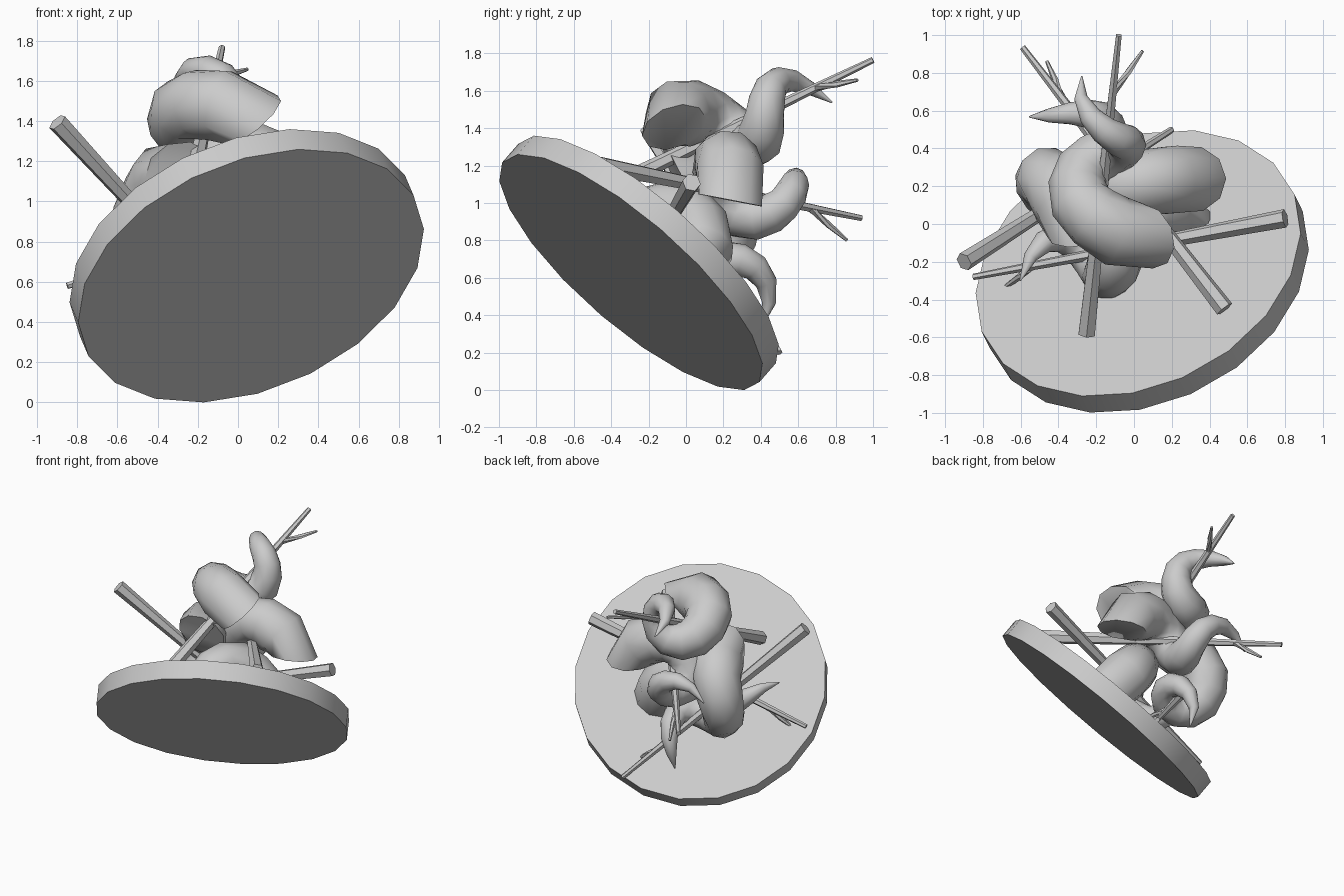
import bpy, bmesh, math
from mathutils import Vector, Matrix

if "Cube" in bpy.data.objects:
    bpy.data.objects.remove(bpy.data.objects["Cube"])


def finish(name, bm, matrix, angle=40):
    bmesh.ops.recalc_face_normals(bm, faces=bm.faces)
    me = bpy.data.meshes.new(name)
    bm.to_mesh(me)
    bm.free()
    ob = bpy.data.objects.new(name, me)
    bpy.context.collection.objects.link(ob)
    ob.matrix_world = matrix
    bpy.ops.object.select_all(action='DESELECT')
    ob.select_set(True)
    bpy.context.view_layer.objects.active = ob
    bpy.ops.object.shade_smooth_by_angle(angle=math.radians(angle))
    return ob


def frame(origin, x_hint, axis):
    """Matrix with local z on axis and local x near x_hint."""
    z = axis.normalized()
    x = (x_hint - z * x_hint.dot(z)).normalized()
    y = z.cross(x)
    m = Matrix((x, y, z)).transposed().to_4x4()
    m.translation = origin
    return m


def skin(bm, path, radii, sides, first_dir=None):
    """Loft closed rings along a path, first ring axis points away from local z axis."""
    rings = []
    for i, p in enumerate(path):
        a, b = path[max(i - 1, 0)], path[min(i + 1, len(path) - 1)]
        t = (b - a).normalized()
        if i == 0 and first_dir:
            t = first_dir
        out = Vector((p.x, p.y, 0))
        if out.length < 1e-3:
            out = Vector((1, 0, 0))
        u = (out - t * out.dot(t)).normalized()
        v = t.cross(u)
        rings.append([bm.verts.new(p + radii[i] * (u * math.cos(k * math.tau / sides)
                      + v * math.sin(k * math.tau / sides))) for k in range(sides)])
    for r0, r1 in zip(rings, rings[1:]):
        for k in range(sides):
            j = (k + 1) % sides
            bm.faces.new((r0[k], r0[j], r1[j], r1[k]))
    bm.faces.new(rings[0][::-1])
    bm.faces.new(rings[-1])


# coil keys: turn angle, distance along stick, coil radius, tube radius
KEYS = [(-4, .67, .295, .18), (28, .70, .22, .188), (58, .75, .175, .178),
        (148, .88, .13, .155), (238, 1.01, .125, .135), (328, 1.13, .10, .105),
        (418, 1.235, .115, .083), (490, 1.35, .15, .05), (541, 1.45, .20, .004)]


def coil_at(angle):
    for a, b in zip(KEYS, KEYS[1:]):
        if angle <= b[0]:
            f = (angle - a[0]) / (b[0] - a[0])
            return [p + (q - p) * f for p, q in zip(a, b)]
    return KEYS[-1]


# tilted round plate
n = Vector((-.308, .626, .717)).normalized()
low = Vector((.065, -.295, .63))
bm = bmesh.new()
bmesh.ops.create_cone(bm, cap_ends=True, segments=20, radius1=.905, radius2=.905, depth=.14)
# align a plate corner with its highest point
bmesh.ops.rotate(bm, verts=bm.verts, cent=(0, 0, 0),
                 matrix=Matrix.Rotation(-min(math.atan2(v.co.y, v.co.x) % (math.tau / 20)
                                             for v in bm.verts), 3, 'Z'))
finish("plate", bm, frame(low + n * .07, Vector((.235, -.606, .63)), n))

# skewers: thick end, thin end, direction of the coil's thick start, coil slide
SKEWERS = [((.80, .03, 1.11), (-.85, -.28, .58), (.23, .36, -.91), 0),
           ((.48, -.45, 1.20), (-.59, .935, .92), (.80, .56, -.20), 0),
           ((-.25, -.58, 1.00), (-.08, 1.0, 1.765), (.85, -.31, .45), 0),
           ((-.90, -.20, 1.395), (.20, .50, .20), (.74, -.24, .55), -.05)]

for i, (a, b, start, slide) in enumerate(SKEWERS, 1):
    a, b = Vector(a), Vector(b)
    m = frame(a, Vector(start), b - a)
    length = (b - a).length

    # stick with a side twig
    bm = bmesh.new()
    skin(bm, [Vector((0, 0, 0)), Vector((0, 0, length))], [.05, .017], 6)
    f = math.radians(56)
    twig = Vector((math.cos(f), math.sin(f), 0))
    skin(bm, [Vector((0, 0, 1.42)), twig * .08 + Vector((0, 0, 1.54)),
              twig * .15 + Vector((0, 0, 1.655))], [.022, .018, .009], 6)
    finish(f"stick_{i}", bm, m)

    # tapering coil wound around the stick, its thick end cut square to the turn
    path, radii = [], []
    steps = 15
    for k in range(steps + 1):
        ang, s, r, tube = coil_at(-4 + 545 * k / steps)
        t = -math.radians(ang)
        path.append(Vector((r * math.cos(t), r * math.sin(t), s + slide)))
        radii.append(tube)
    bm = bmesh.new()
    skin(bm, path, radii, 10, Vector((-.1, -1, 0)).normalized())
    finish(f"coil_{i}", bm, m, 60)
